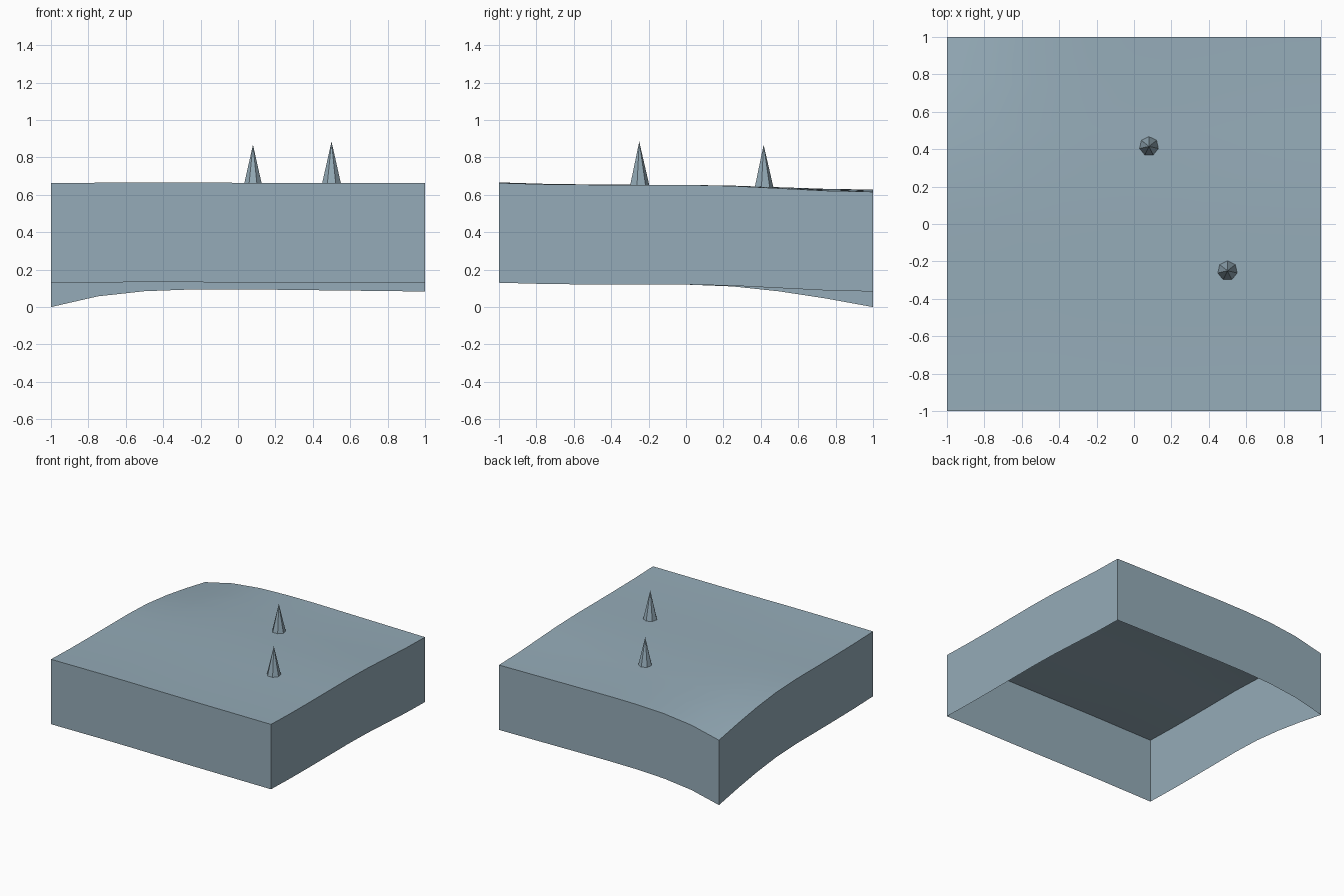
import bpy
import bmesh
from mathutils import Matrix

cube = bpy.data.objects.get("Cube")
if cube:
    bpy.data.objects.remove(cube, do_unlink=True)

# Single slate blue colour
COLOUR = (0.30, 0.41, 0.48, 1.0)
slate = bpy.data.materials.new("slate_blue")
slate.use_nodes = True
slate.diffuse_color = COLOUR
slate.node_tree.nodes["Principled BSDF"].inputs["Base Color"].default_value = COLOUR

SKIRT = 0.533  # height of the side walls


def add_object(name, bm):
    mesh = bpy.data.meshes.new(name)
    bm.to_mesh(mesh)
    bm.free()
    mesh.materials.append(slate)
    obj = bpy.data.objects.new(name, mesh)
    bpy.context.collection.objects.link(obj)
    return obj


def ground_height(x, y):
    """Gentle slope to the back, with one corner falling away."""
    back, front, left = max(0, y), max(0, -y), max(0, -x)
    slope = (0.025 + 0.012 * max(0, x)) * back**2 * (3 - 2 * back)
    hump = 0.004 * front * max(0, 1 - abs(x + 0.4) / 0.6)
    corner = 0.095 * left**3.2 * back**2
    return SKIRT + 0.12 + 0.01 * front**4 + hump - slope - corner


# Terrain tile: undulating top with walls, open underneath
bm = bmesh.new()
bmesh.ops.create_grid(bm, x_segments=8, y_segments=8, size=1)
for v in bm.verts:
    v.co.z = ground_height(v.co.x, v.co.y)
rim = [e for e in bm.edges if e.is_boundary]
skirt = bmesh.ops.extrude_edge_only(bm, edges=rim)["geom"]
for v in skirt:
    if isinstance(v, bmesh.types.BMVert):
        v.co.z -= SKIRT
bm.normal_update()
for f in bm.faces:
    c = f.calc_center_median()
    c.z = 0
    outward = f.normal.z if abs(f.normal.z) > 0.5 else f.normal.dot(c)
    if outward < 0:
        f.normal_flip()
tile = add_object("terrain_tile", bm)
bpy.ops.object.select_all(action="DESELECT")
tile.select_set(True)
bpy.context.view_layer.objects.active = tile
bpy.ops.object.shade_smooth_by_angle(angle=0.6)

# Two seven-sided spikes standing on the tile
for name, x, y, tip in (("front_spike", 0.5, -0.25, 0.885),
                        ("back_spike", 0.08, 0.415, 0.868)):
    height = 0.235
    bm = bmesh.new()
    bmesh.ops.create_cone(bm, cap_ends=False, segments=7, radius1=0.054,
                          radius2=0, depth=height,
                          matrix=Matrix.Translation((x, y, tip - height / 2)))
    bmesh.ops.remove_doubles(bm, verts=bm.verts, dist=0.0001)
    bmesh.ops.recalc_face_normals(bm, faces=bm.faces)
    add_object(name, bm)
